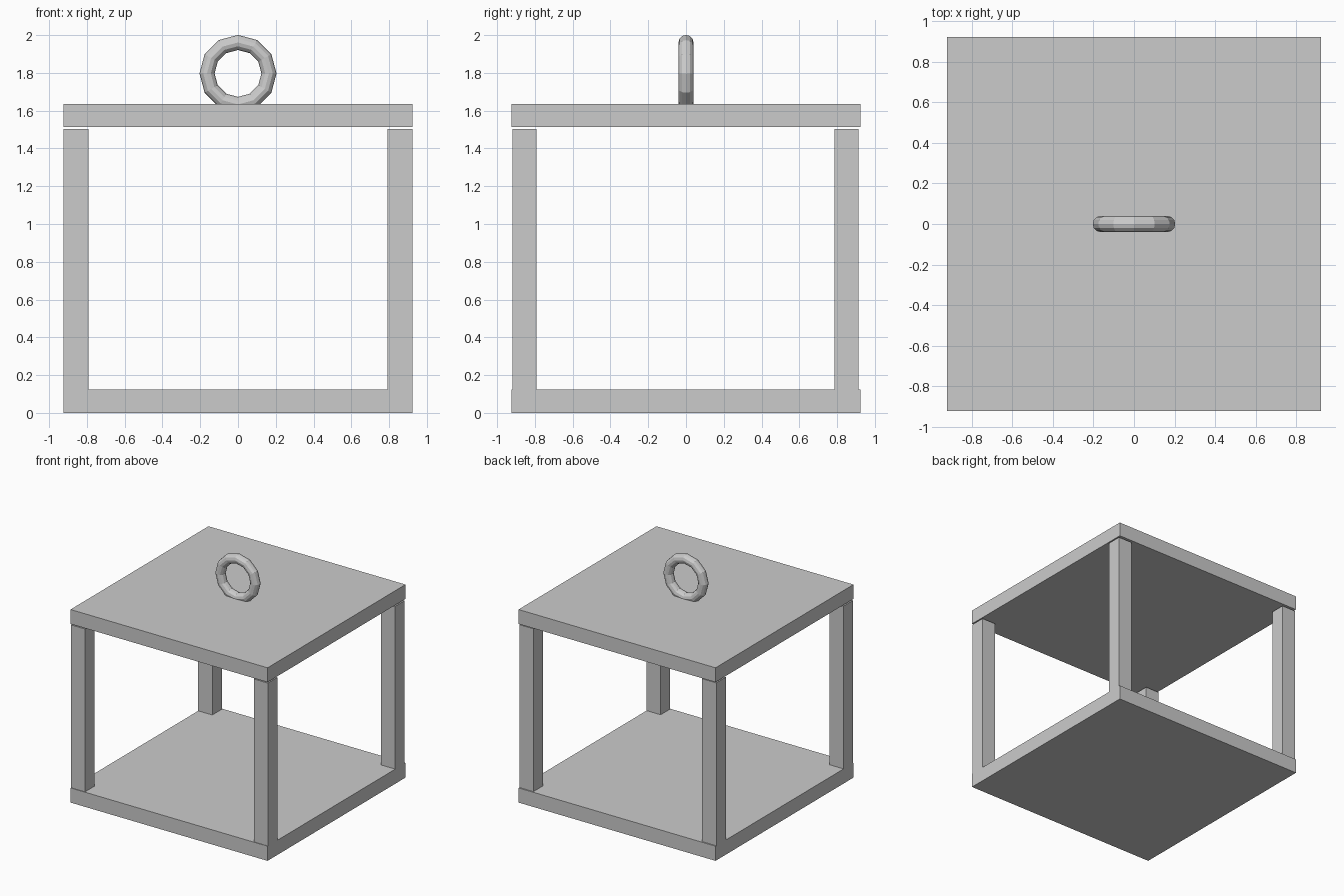
import bpy
import math

if "Cube" in bpy.data.objects:
    bpy.data.objects.remove(bpy.data.objects["Cube"])


def box(name, x0, x1, y0, y1, z0, z1):
    bpy.ops.mesh.primitive_cube_add(size=1, location=((x0 + x1) / 2, (y0 + y1) / 2, (z0 + z1) / 2))
    ob = bpy.context.object
    ob.name = name
    ob.scale = (x1 - x0, y1 - y0, z1 - z0)
    bpy.ops.object.transform_apply(location=False, rotation=False, scale=True)
    return ob


H = 0.923  # half width of the plates

# Base and roof plates
box("base_plate", -H, H, -H, H, 0, 0.124)
box("roof_plate", -H, H, -H, H, 1.513, 1.635)

# Corner posts, stopping just short of the roof
for side, x0, x1 in (("left", -H, -0.791), ("right", 0.791, H)):
    for end, y0, y1 in (("front", -0.918, -0.791), ("back", 0.786, 0.913)):
        box(f"{end}_{side}_post", x0, x1, y0, y1, 0.122, 1.503)

# Hanging ring, upright and sunk into the roof
bpy.ops.mesh.primitive_torus_add(
    major_radius=0.164, minor_radius=0.04, major_segments=12, minor_segments=12,
    location=(0, 0, 1.797), rotation=(math.pi / 2, 0, 0))
bpy.context.object.name = "hanging_ring"
